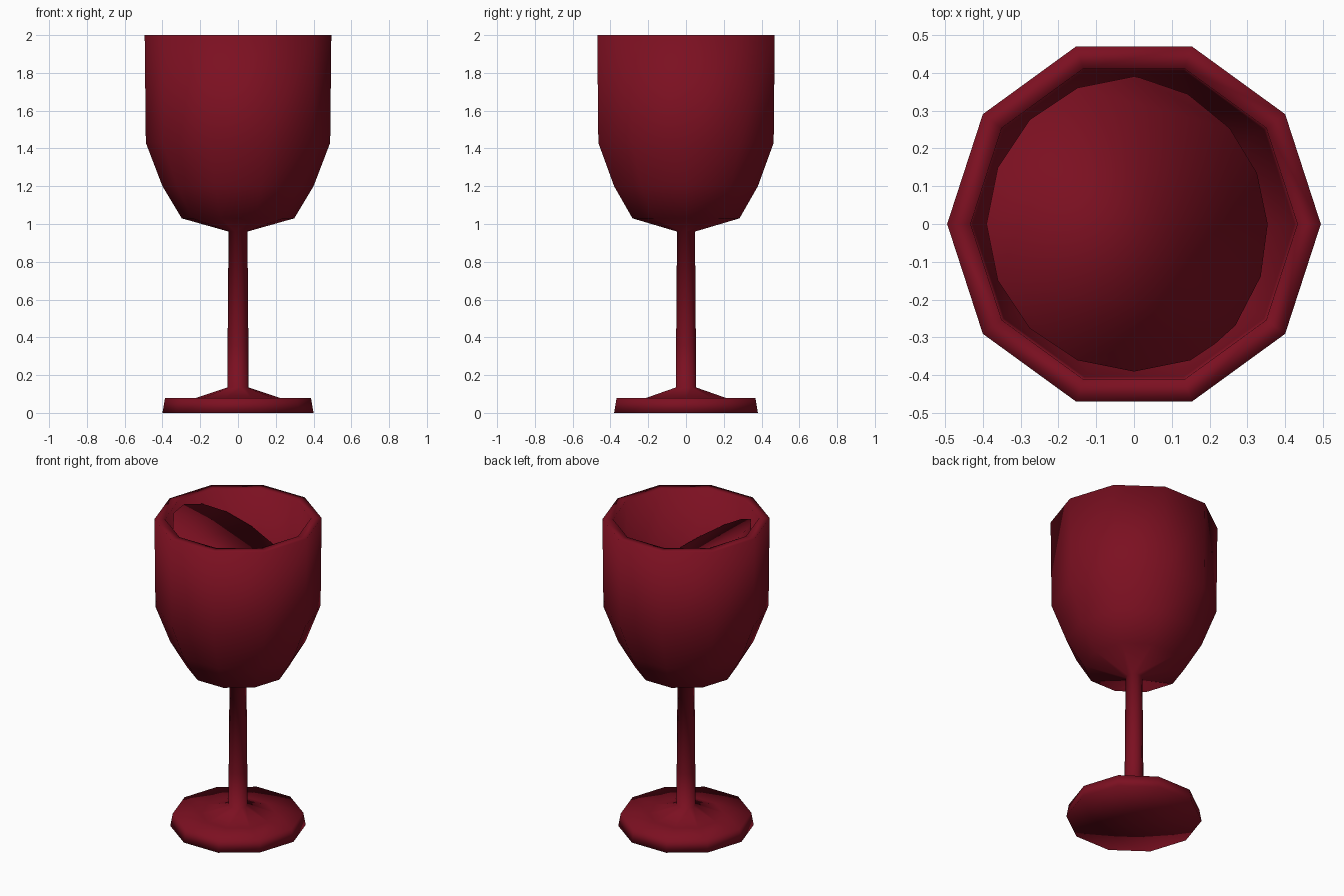
import bpy, bmesh, math
from mathutils import Vector

if "Cube" in bpy.data.objects:
    bpy.data.objects.remove(bpy.data.objects["Cube"])

wine_red = bpy.data.materials.new("wine_red")
wine_red.diffuse_color = (0.2, 0.005, 0.015, 1)
wine_red.use_nodes = True
wine_red.node_tree.nodes["Principled BSDF"].inputs["Base Color"].default_value = wine_red.diffuse_color


def lathe(name, profile, sides, cut=None):
    """Turn (radius, height) points around z; radius 0 closes to a point."""
    bm = bmesh.new()
    rings = []
    for r, z in profile:
        if r == 0:
            rings.append([bm.verts.new((0, 0, z))] * sides)
        else:
            rings.append([bm.verts.new((r * math.cos(a), r * math.sin(a), z))
                          for a in (2 * math.pi * i / sides for i in range(sides))])
    for lo, hi in zip(rings, rings[1:]):
        for i in range(sides):
            j = (i + 1) % sides
            quad = [lo[i], lo[j], hi[j], hi[i]]
            bm.faces.new(list(dict.fromkeys(quad)))
    if cut:
        # slice off everything above the plane and cap the opening
        point, normal = cut
        res = bmesh.ops.bisect_plane(
            bm, geom=bm.verts[:] + bm.edges[:] + bm.faces[:], dist=1e-5,
            plane_co=point, plane_no=normal, clear_outer=True)
        edges = [e for e in res["geom_cut"] if isinstance(e, bmesh.types.BMEdge)]
        bmesh.ops.contextual_create(bm, geom=edges)
    bmesh.ops.recalc_face_normals(bm, faces=bm.faces[:])
    for f in bm.faces:
        f.smooth = True
    mesh = bpy.data.meshes.new(name)
    bm.to_mesh(mesh)
    bm.free()
    mesh.materials.append(wine_red)
    obj = bpy.data.objects.new(name, mesh)
    bpy.context.collection.objects.link(obj)
    return obj


# Ten-sided goblet: foot, stem, outer bowl, rim, inner bowl
lathe("goblet", [
    (0, 0), (0.40, 0), (0.386, 0.08), (0.22, 0.08), (0.055, 0.135),
    (0.055, 0.36), (0.05, 0.96),
    (0.298, 1.03), (0.40, 1.20), (0.488, 1.43), (0.494, 2.0),
    (0.432, 2.0), (0.425, 1.44), (0.345, 1.22), (0.265, 1.09), (0, 1.03),
], 10)

# Swirling drink: a sixteen-sided body cut by a tilted surface
lathe("drink", [
    (0, 1.08), (0.24, 1.12), (0.31, 1.24), (0.35, 1.50),
    (0.39, 1.66), (0.39, 2.10),
], 16, cut=(Vector((0, 0, 1.74)), Vector((0.64, 0.18, 1)).normalized()))
